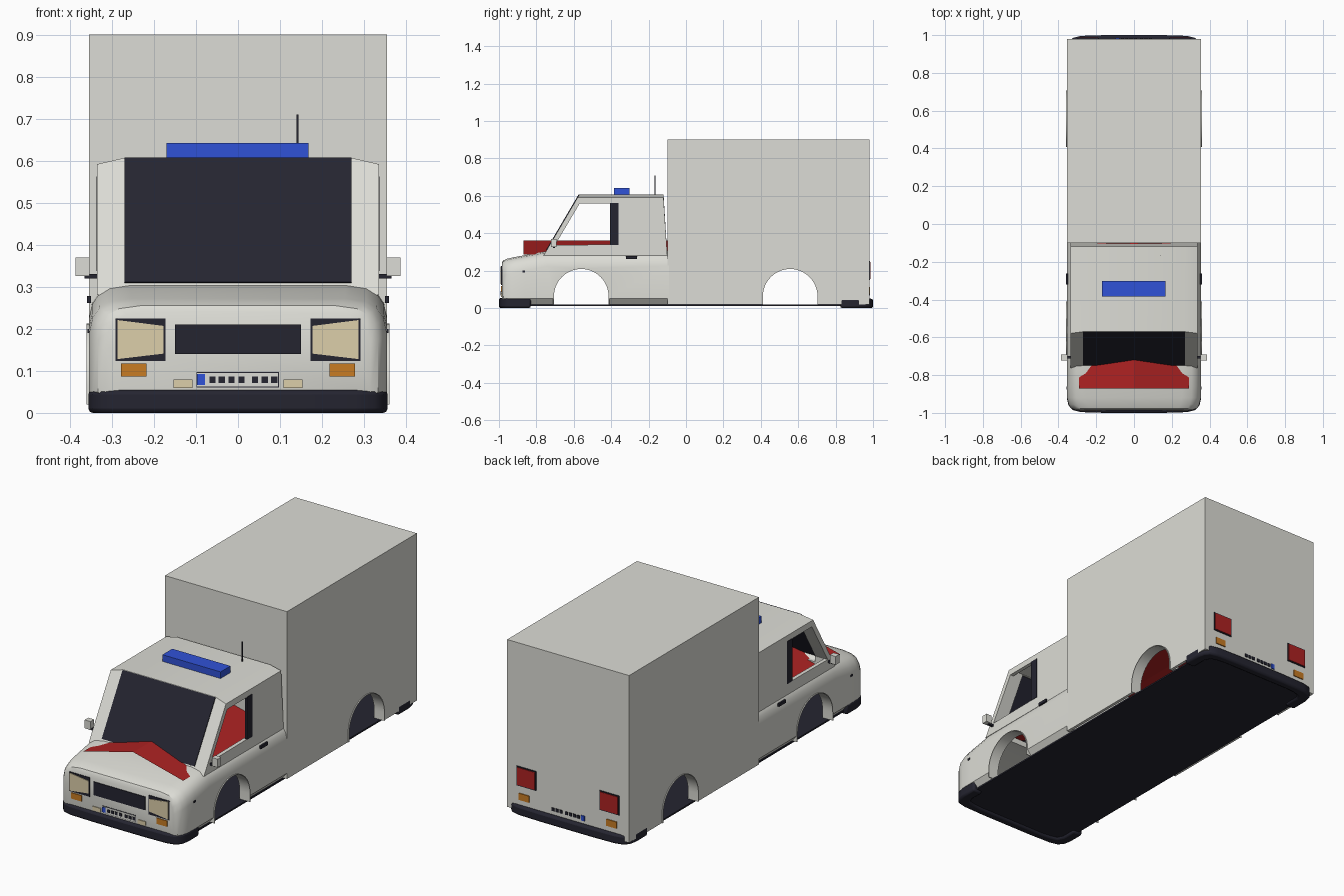
import bpy, bmesh, math
from mathutils import Vector

if "Cube" in bpy.data.objects:
    bpy.data.objects.remove(bpy.data.objects["Cube"], do_unlink=True)


def material(name, *rgb):
    m = bpy.data.materials.new(name)
    m.use_nodes = True
    m.diffuse_color = (*rgb, 1)
    m.node_tree.nodes["Principled BSDF"].inputs["Base Color"].default_value = (*rgb, 1)
    return m


PAINT = material("light grey paint", .72, .72, .67)
DARK = material("dark navy", .018, .018, .03)
RED = material("red", .42, .016, .016)
BLUE = material("blue", .03, .085, .68)
ORANGE = material("orange", .58, .2, .017)
BEIGE = material("beige lens", .72, .62, .4)


def loft(name, rings, mat=None):
    """Closed skin through a list of equal-length rings."""
    bm = bmesh.new()
    vs = [[bm.verts.new(p) for p in r] for r in rings]
    n = len(vs[0])
    for a, b in zip(vs, vs[1:]):
        for i in range(n):
            j = (i + 1) % n
            bm.faces.new((a[i], a[j], b[j], b[i]))
    bm.faces.new(vs[0])
    bm.faces.new(vs[-1])
    bmesh.ops.recalc_face_normals(bm, faces=bm.faces)
    me = bpy.data.meshes.new(name)
    bm.to_mesh(me)
    bm.free()
    ob = bpy.data.objects.new(name, me)
    bpy.context.collection.objects.link(ob)
    if mat:
        me.materials.append(mat)
    return ob


def prism(name, pts, axis, lo, hi, mat=None):
    """Flat outline extruded along one axis."""
    def place(p, t):
        v = list(p)
        v.insert("xyz".index(axis), t)
        return v
    return loft(name, [[place(p, t) for p in pts] for t in (lo, hi)], mat)


def box(name, x, y, z, mat=None):
    pts = [(x[0], y[0]), (x[1], y[0]), (x[1], y[1]), (x[0], y[1])]
    return prism(name, pts, "z", *z, mat)


def activate(ob):
    bpy.ops.object.select_all(action="DESELECT")
    ob.select_set(True)
    bpy.context.view_layer.objects.active = ob


def cut(ob, *cutters):
    activate(ob)
    for c in cutters:
        m = ob.modifiers.new("cut", "BOOLEAN")
        m.operation, m.solver, m.object = "DIFFERENCE", "EXACT", c
        bpy.ops.object.modifier_apply(modifier=m.name)


def smooth(ob, angle=35):
    activate(ob)
    bpy.ops.object.shade_smooth_by_angle(angle=math.radians(angle))


# Lower body: rounded cross-sections along the length
def section(y, w, top, bottom=.02):
    half = [(w - .025, bottom), (w, bottom + .03), (w, top - .085), (w - .008, top - .05),
            (w - .025, top - .024), (w - .05, top - .01), (w - .1, top - .003)]
    return [(x, y, z) for x, z in half] + [(-x, y, z) for x, z in reversed(half)]


stations = [(-.985, .315, .245), (-.977, .333, .258), (-.955, .346, .267), (-.92, .354, .275),
            (-.86, .355, .286), (-.74, .355, .308), (-.09, .355, .312)]
body = loft("lower_body", [section(*s) for s in stations], PAINT)
cargo = box("cargo_box", (-.355, .355), (-.1, .98), (.02, .9), PAINT)

# Cab: side profile lofted across the width, with a lower roof edge
def cab_ring(x, top):
    front = -.75 + (top - .3) * .586
    return [(x, -.762, .28), (x, front, top), (x, -.12, top), (x, -.1, .28)]


cab = loft("cab", [cab_ring(-.335, .592), cab_ring(-.27, .607),
                   cab_ring(.27, .607), cab_ring(.335, .592)], PAINT)

# Cutters: cavities, window openings and wheel arches
def arch(y, r, foot):
    arc = [(y + r * math.cos(math.pi * i / 24), .063 + r * math.sin(math.pi * i / 24))
           for i in range(25)]
    return [(y + r, foot)] + arc + [(y - r, foot)]


WHEELS = {"front": -.56, "rear": .557}
low_cavity = prism("low_cavity", [(-.95, -.1), (-.95, .235), (-.75, .275), (-.11, .275),
                                  (.96, .275), (.96, -.1)], "x", -.325, .325)
cargo_cavity = box("cargo_cavity", (-.34, .34), (-.08, .965), (-.2, .885))
cab_cavity = prism("cab_cavity", [(-.7, .2), (-.7, .335), (-.556, .583), (-.135, .583),
                                  (-.125, .2)], "x", -.315, .315)
side_windows = prism("side_window_cutter", [(-.7, .337), (-.568, .56), (-.36, .56),
                                            (-.36, .34)], "x", -.5, .5)


def screen_outline(a, b, inner, outer):
    """Outline on the windscreen slope, between two fractions of its length."""
    foot, head, n = Vector((-.75, .3)), Vector((-.57, .607)), Vector((-.863, .506))
    return [foot.lerp(head, t) + n * d
            for t, d in ((a, inner), (b, inner), (b, outer), (a, outer))]


screen_hole = prism("windscreen_cutter", screen_outline(.06, .95, -.06, .06), "x", -.262, .262)
arches = [prism(k + "_arch_cutter", arch(y, .148, -.1), "x", -.6, .6) for k, y in WHEELS.items()]
cut(body, low_cavity, cab_cavity, *arches)
cut(cargo, cargo_cavity, *arches)
cut(cab, cab_cavity, side_windows, screen_hole)
for c in [low_cavity, cargo_cavity, cab_cavity, side_windows, screen_hole, *arches]:
    bpy.data.objects.remove(c, do_unlink=True)
smooth(body)
smooth(cab, 20)
smooth(cargo, 20)

# Windscreen, floor and the red folded sheet
prism("windscreen", screen_outline(.03, .995, -.002, .004), "x", -.27, .27, DARK)
box("floor", (-.335, .335), (-.96, .96), (.011, .019), DARK)
sheet = bpy.data.meshes.new("red_sheet")
sheet.from_pydata([(x, y, z) for y in (-.87, .9) for x, z in ((-.29, .287), (0, .36), (.29, .287))],
                  [], [(0, 1, 4, 3), (1, 2, 5, 4)])
sheet.materials.append(RED)
bpy.context.collection.objects.link(bpy.data.objects.new("red_sheet", sheet))

# Bumpers: U-shaped bands with rounded corners
def bumper(name, s, end, top):
    outer = [(.356, end), (.356, .92), (.347, .96), (.325, .985), (.28, .996), (.15, 1)]
    inner = [(.3, end), (.3, .91), (.285, .94), (.25, .95), (.2, .955), (.15, .955)]
    loop = outer + [(-x, y) for x, y in reversed(outer)]
    loop += [(-x, y) for x, y in inner] + [(x, y) for x, y in reversed(inner)]
    ob = prism(name, [(x, y * s) for x, y in loop], "z", 0, top, DARK)
    m = ob.modifiers.new("bevel", "BEVEL")
    m.width, m.segments, m.limit_method, m.angle_limit = .01, 2, "ANGLE", math.radians(50)
    smooth(ob)


bumper("front_bumper", -1, .83, .054)
bumper("rear_bumper", 1, .825, .05)

# Parts repeated on both sides
for side, s in (("left", 1), ("right", -1)):
    def sided(name, x, y, z, mat):
        return box(side + "_" + name, sorted((s * x[0], s * x[1])), y, z, mat)

    def face(name, pts, y0, y1, mat):
        return prism(side + "_" + name, [(s * x, z) for x, z in pts], "y", y0, y1, mat)

    # Wheel arch linings
    for k, y in WHEELS.items():
        ring = arch(y, .15, .02) + arch(y, .146, .02)[::-1]
        smooth(prism(f"{side}_{k}_arch_lining", ring, "x", s * .3, s * .36, PAINT))

    # Door details and mirror
    sided("door_pillar", (.325, .337), (-.405, -.36), (.338, .562), DARK)
    sided("door_handle", (.35, .359), (-.32, -.262), (.262, .278), DARK)
    sided("side_marker", (.35, .358), (-.875, -.86), (.19, .2), DARK)
    sided("mirror_arm", (.325, .365), (-.712, -.7), (.32, .331), DARK)
    sided("mirror", (.353, .387), (-.722, -.692), (.326, .37), PAINT)

    # Headlights, indicators and fog lights
    sided("headlight_frame", (.172, .292), (-.988, -.975), (.124, .225), DARK)
    face("headlight_lens", [(.177, .141), (.287, .128), (.287, .221), (.177, .207)],
         -.991, -.98, BEIGE)
    sided("front_indicator", (.218, .279), (-.989, -.975), (.087, .118), ORANGE)
    sided("fog_light", (.108, .154), (-.989, -.975), (.059, .08), BEIGE)

    # Tail lights
    sided("tail_light_frame", (.185, .298), (.975, .984), (.15, .252), DARK)
    sided("tail_light", (.19, .293), (.976, .987), (.155, .247), RED)
    sided("rear_indicator", (.225, .285), (.975, .985), (.077, .112), ORANGE)

# Grille and plates with plain blocks
box("grille", (-.15, .15), (-.989, -.975), (.14, .21), DARK)
box("front_plate_border", (-.099, .097), (-.987, -.975), (.061, .097), DARK)
box("front_plate", (-.097, .095), (-.9885, -.975), (.063, .095), PAINT)
for end, y in (("front", (-.991, -.98)), ("rear", (.975, .985))):
    box(end + "_plate_band", (-.097, -.078), y, (.066, .092), BLUE)
    for i, x in enumerate((-.068, -.046, -.023, .001, .033, .056, .079)):
        box(f"{end}_plate_block_{i + 1}", (x, x + .015), y, (.071, .087), DARK)

# Roof equipment
box("light_bar", (-.17, .168), (-.385, -.303), (.6, .642), BLUE)
box("aerial", (.139, .144), (-.168, -.163), (.6, .71), DARK)
